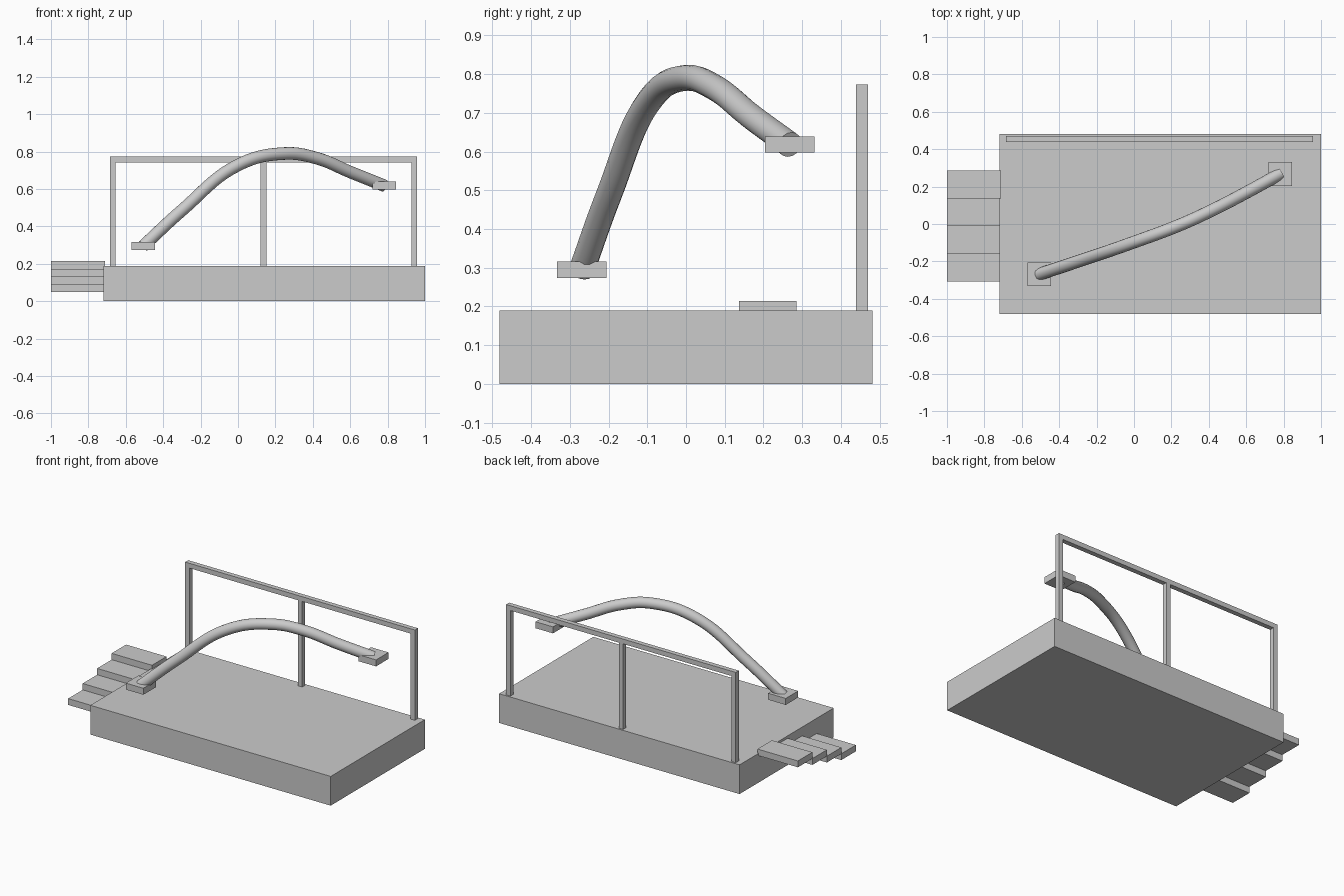
import bpy
import math
from mathutils import Vector

if "Cube" in bpy.data.objects:
    bpy.data.objects.remove(bpy.data.objects["Cube"], do_unlink=True)

GREY = (0.6, 0.6, 0.6, 1.0)
mat = bpy.data.materials.new("light_grey")
mat.use_nodes = True
mat.diffuse_color = GREY
mat.node_tree.nodes["Principled BSDF"].inputs["Base Color"].default_value = GREY


def box(name, low, high):
    """Axis-aligned box between two opposite corners."""
    low, high = Vector(low), Vector(high)
    bpy.ops.mesh.primitive_cube_add(size=1, location=(low + high) / 2)
    obj = bpy.context.object
    obj.name = name
    obj.scale = high - low
    bpy.ops.object.transform_apply(location=False, rotation=False, scale=True)
    obj.data.materials.append(mat)
    return obj


# Deck
DECK_TOP = 0.189
box("deck", (-0.72, -0.481, 0), (1.0, 0.481, DECK_TOP))

# Back railing: three posts under one top rail
BAR = 0.031
RAIL_TOP, RAIL_Y = 0.773, 0.439
LEFT, RIGHT = -0.685, 0.958
for name, x in (("right", LEFT), ("middle", (LEFT + RIGHT - BAR) / 2), ("left", RIGHT - BAR)):
    box(name + "_rail_post", (x, RAIL_Y, DECK_TOP), (x + BAR, RAIL_Y + BAR, RAIL_TOP - BAR))
box("top_rail", (LEFT, RAIL_Y, RAIL_TOP - BAR), (RIGHT, RAIL_Y + BAR, RAIL_TOP))

# Side steps, climbing towards the back
RISE, TREAD = 0.041, 0.148
for i in range(4):
    y, z = -0.307 + i * TREAD, 0.05 + i * RISE
    box(f"step_{i + 1}", (-1.0, y, z), (-0.711, y + TREAD, z + RISE))

# Arched tube, swept along a smooth path
path = [(-0.507, -0.269, 0.295), (-0.3, -0.2, 0.486), (0, -0.097, 0.728),
        (0.25, -0.003, 0.79), (0.42, 0.075, 0.765), (0.6, 0.168, 0.691),
        (0.782, 0.268, 0.618)]
curve = bpy.data.curves.new("arched_tube", "CURVE")
curve.dimensions = "3D"
curve.bevel_depth = 0.0335
curve.bevel_resolution = 6
curve.resolution_u = 10
curve.use_fill_caps = True
spline = curve.splines.new("BEZIER")
spline.bezier_points.add(len(path) - 1)
for point, co in zip(spline.bezier_points, path):
    point.co = co
    point.handle_left_type = point.handle_right_type = "AUTO"
tube = bpy.data.objects.new("arched_tube", curve)
bpy.context.collection.objects.link(tube)
curve.materials.append(mat)
bpy.ops.object.select_all(action="DESELECT")
tube.select_set(True)
bpy.context.view_layer.objects.active = tube
bpy.ops.object.convert(target="MESH")
bpy.ops.object.shade_smooth_by_angle(angle=math.radians(40))

# Square pads at both tube ends
PAD = Vector((0.0625, 0.0635, 0.021))
for name, end in (("lower_pad", path[0]), ("upper_pad", path[-1])):
    box(name, Vector(end) - PAD, Vector(end) + PAD)
